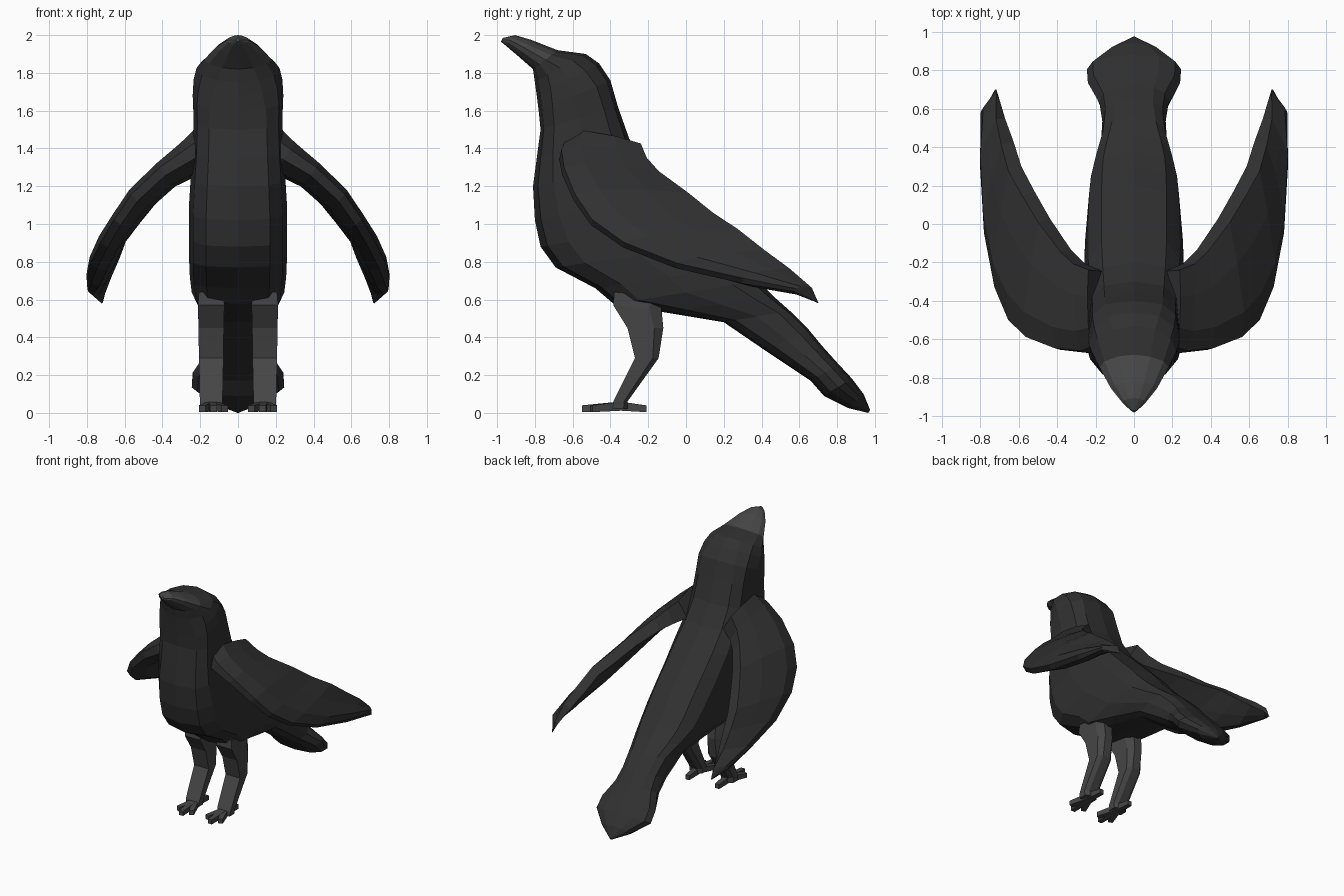
import bpy, bmesh, math
from mathutils import Vector

if "Cube" in bpy.data.objects:
    bpy.data.objects.remove(bpy.data.objects["Cube"])


def material(name, v):
    m = bpy.data.materials.new(name)
    m.diffuse_color = (v, v, v, 1)
    m.use_nodes = True
    m.node_tree.nodes["Principled BSDF"].inputs["Base Color"].default_value = m.diffuse_color
    return m


FEATHER = material("dark_feather", 0.03)
HORN = material("grey_horn", 0.06)


def loft(name, groups, mat, mirror=False):
    """Skin each group of rings into a closed flat-shaded tube."""
    bm = bmesh.new()
    for rings in groups:
        vs = [[bm.verts.new(p) for p in r] for r in rings]
        n = len(vs[0])
        for a, b in zip(vs, vs[1:]):
            for i in range(n):
                j = (i + 1) % n
                bm.faces.new((a[i], a[j], b[j], b[i]))
        bm.faces.new(vs[0])
        bm.faces.new(vs[-1])
    bmesh.ops.recalc_face_normals(bm, faces=bm.faces)
    me = bpy.data.meshes.new(name)
    bm.to_mesh(me)
    bm.free()
    me.materials.append(mat)
    ob = bpy.data.objects.new(name, me)
    bpy.context.collection.objects.link(ob)
    if mirror:
        ob.modifiers.new("mirror", "MIRROR").use_mirror_merge = False
    return ob


def spow(v, e):
    return math.copysign(abs(v) ** e, v)


def body_ring(fy, fz, by, bz, w, e=0.62, n=12):
    """Ring between a front point and a back point; small e is boxier."""
    ring = []
    for i in range(n):
        a = 2 * math.pi * i / n
        s = (1 - spow(math.cos(a), e)) / 2
        ring.append((w * spow(math.sin(a), e), fy + (by - fy) * s, fz + (bz - fz) * s))
    return ring


# Beak: front y,z / back y,z / half width / roundness
beak = [(-.98, 1.965, -.97, 1.985, .01, 1.2), (-.955, 1.945, -.905, 2.0, .06, 1.2),
        (-.89, 1.89, -.82, 1.975, .12, 1.2), (-.81, 1.82, -.68, 1.92, .18, 1.1)]
loft("beak", [[body_ring(*s) for s in beak]], HORN)

# Head, body and tail in one skin
body = beak[-1:] + [
    (-.80, 1.75, -.53, 1.90, .22, 1.0), (-.79, 1.68, -.46, 1.85, .235, .85),
    (-.78, 1.60, -.40, 1.76, .24, .7), (-.77, 1.50, -.36, 1.62, .235),
    (-.79, 1.35, -.30, 1.45, .24), (-.81, 1.20, -.20, 1.30, .25),
    (-.80, 1.02, -.06, 1.16, .26), (-.77, .88, .08, 1.02, .26),
    (-.69, .77, .20, .90, .26), (-.48, .66, .30, .78, .255),
    (-.38, .575, .38, .70, .245), (-.10, .53, .46, .62, .215),
    (.20, .48, .55, .54, .175), (.42, .33, .65, .44, .165, .75),
    (.54, .25, .72, .355, .18, .8), (.66, .17, .81, .255, .24, .9),
    (.73, .09, .88, .18, .245, .9), (.86, .025, .94, .10, .13, .9),
    (.965, .0, .975, .015, .01, .9)]
loft("body_and_tail", [[body_ring(*s) for s in body]], FEATHER)

# Wings: leading point, trailing point, half thickness
wing = [((.18, -.64, 1.42), (.18, -.24, 1.33), .11),
        ((.26, -.665, 1.37), (.27, -.20, 1.27), .09),
        ((.40, -.65, 1.28), (.34, -.13, 1.22), .07),
        ((.55, -.59, 1.14), (.45, .03, 1.12), .065),
        ((.64, -.50, 1.01), (.53, .17, 1.02), .06),
        ((.71, -.33, .89), (.60, .30, .94), .06),
        ((.765, -.05, .78), (.64, .43, .83), .058),
        ((.79, .30, .70), (.68, .55, .73), .05),
        ((.795, .58, .65), (.705, .66, .64), .025),
        ((.725, .69, .59), (.72, .70, .58), .005)]
mids = [(Vector(l) + Vector(t)) / 2 for l, t, _ in wing]
rings = []
for k, (l, t, h) in enumerate(wing):
    l, t = Vector(l), Vector(t)
    span = mids[min(k + 1, len(mids) - 1)] - mids[max(k - 1, 0)]
    nrm = span.cross(t - l).normalized()
    # thick trailing edge: the outer crest sits above the inner edge
    shape = [(0, .35), (.2, 1), (.6, 1.1), (.95, 1.0), (1, -.3), (.6, -.8), (.2, -1), (0, -.4)]
    rings.append([l.lerp(t, u) + nrm * h * v for u, v in shape])
loft("wings", [rings], FEATHER, True)


# Legs: front y,z / back y,z / half width
def leg_ring(fy, fz, by, bz, w, x=.142):
    d = (by - fy) * .25
    return [(x - w, fy, fz), (x + w, fy, fz), (x + w, by - d, bz),
            (x + w * .5, by, bz), (x - w * .5, by, bz), (x - w, by - d, bz)]


leg = [(-.38, .64, -.11, .62, .065), (-.385, .57, -.13, .55, .07),
       (-.31, .45, -.12, .45, .067), (-.27, .29, -.145, .29, .065),
       (-.385, .06, -.31, .06, .06), (-.39, .02, -.31, .02, .055)]
loft("legs", [[leg_ring(*s) for s in leg]], HORN, True)


# Feet: three front toes and one back toe
def toe(x, y):
    a, b = Vector((.135, -.35, 0)), Vector((x, y, 0))
    d = (b - a).normalized()
    side = Vector((-d.y, d.x, 0))
    return [[c + side * w * s + Vector((0, 0, z))
             for s, z in ((-1, lo), (1, lo), (1, hi), (-1, hi))]
            for c, w, lo, hi in ((a, .025, .012, .06), (b, .018, .004, .04))]


toes = ((.07, -.50), (.13, -.55), (.19, -.50), (.135, -.21))
loft("toes", [toe(*p) for p in toes], HORN, True)
